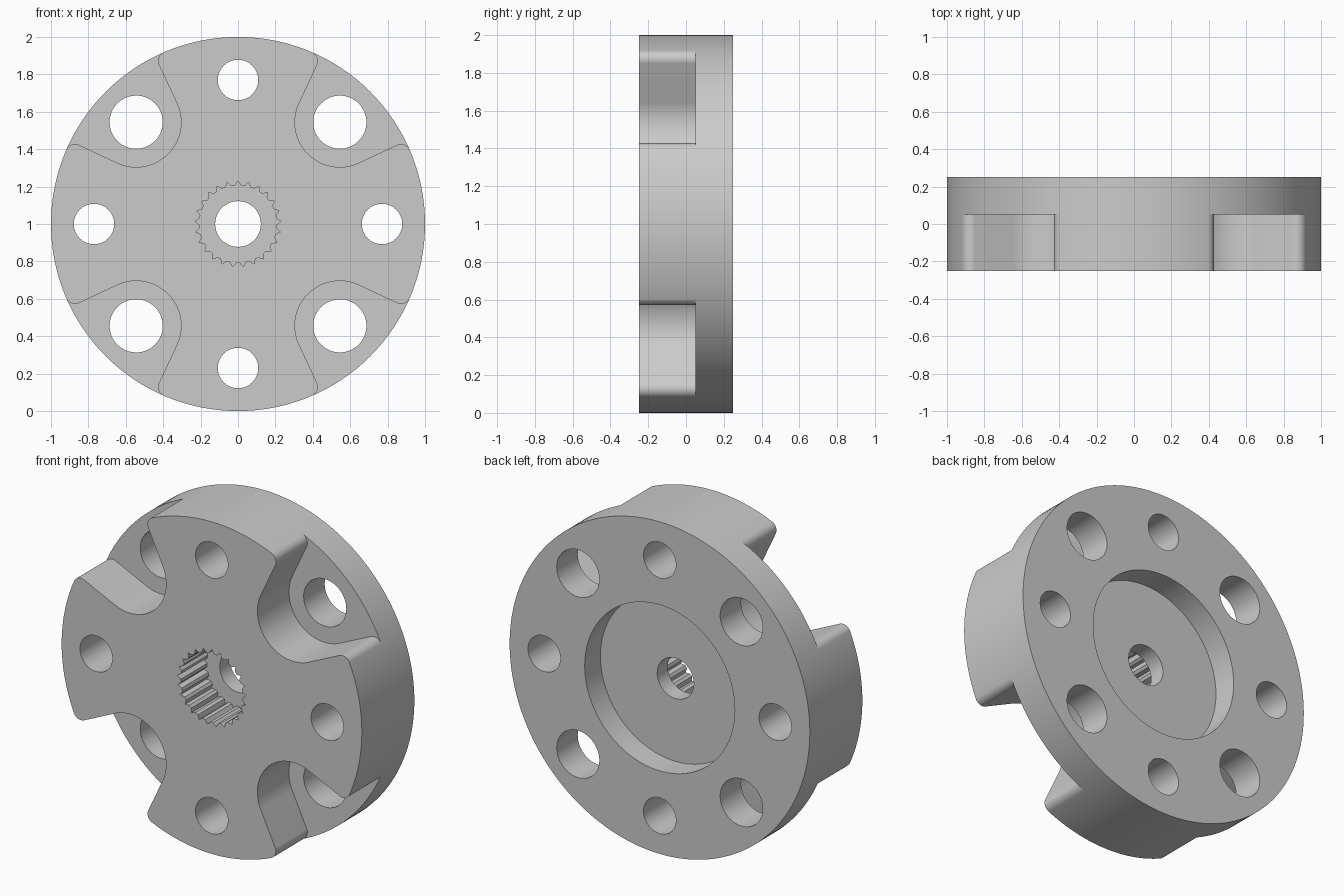
import bpy, bmesh
from math import radians, sin, cos, pi

cube = bpy.data.objects.get("Cube")
if cube:
    bpy.data.objects.remove(cube, do_unlink=True)

FRONT, BACK = -0.25, 0.25
BOLT_R = 0.77          # radius of the bolt circle


def polar(r, deg, cx=0.0, cz=0.0):
    return (cx + r * cos(radians(deg)), cz + r * sin(radians(deg)))


def arc(c, r, a0, a1, n):
    return [polar(r, a0 + (a1 - a0) * i / n, *c) for i in range(n + 1)]


def circle(c, r, n):
    return arc(c, r, 0, 360, n)[:-1]


def turned(points, deg):
    s, c = sin(radians(deg)), cos(radians(deg))
    return [(x * c - z * s, x * s + z * c) for x, z in points]


def prisms(name, outlines, y0, y1):
    """Extrude closed x/z outlines along y into one object."""
    bm = bmesh.new()
    for outline in outlines:
        a = [bm.verts.new((x, y0, z + 1)) for x, z in outline]
        b = [bm.verts.new((x, y1, z + 1)) for x, z in outline]
        bm.faces.new(a)
        bm.faces.new(b[::-1])
        for i in range(len(a)):
            j = (i + 1) % len(a)
            bm.faces.new((a[j], a[i], b[i], b[j]))
    bmesh.ops.recalc_face_normals(bm, faces=bm.faces)
    mesh = bpy.data.meshes.new(name)
    bm.to_mesh(mesh)
    bm.free()
    ob = bpy.data.objects.new(name, mesh)
    bpy.context.collection.objects.link(ob)
    return ob


# Grey metal
metal = bpy.data.materials.new("grey_metal")
metal.use_nodes = True
grey = (0.6, 0.6, 0.6, 1)
metal.diffuse_color = grey
metal.node_tree.nodes["Principled BSDF"].inputs["Base Color"].default_value = grey

# Hub disc
hub = prisms("hub_disc", [circle((0, 0), 1.0, 192)], FRONT, BACK)
hub.data.materials.append(metal)

# Flared pocket outline: rounded lip, straight flank, round inner end
lip = polar(0.95, 21.58)
half = [polar(1.15, 21.58)] + arc(lip, 0.05, 21.58, -70, 14)
half += arc((BOLT_R, 0), 0.24, 110, 180, 24)
pocket = half + [(x, -z) for x, z in half[-2::-1]]
pockets = [turned(pocket, a) for a in (45, 135, 225, 315)]

# Bolt holes, large in the pockets and small in the arms, and the central bore
holes = [circle((0, 0), 0.122, 64)]
for i in range(8):
    holes.append(circle(polar(BOLT_R, 45 * i), 0.142 if i % 2 else 0.108, 64))

# Toothed socket outline
TEETH = 25
spline = []
for i in range(TEETH):
    for shift, r in ((-0.32, 0.207), (0, 0.23), (0.32, 0.207)):
        spline.append(polar(r, 90 + 360 * (i + shift) / TEETH))

cutters = [
    prisms("pocket_cutter", pockets, FRONT - 0.1, 0.05),
    prisms("back_recess_cutter", [circle((0, 0), 0.5, 128)], 0.10, BACK + 0.1),
    prisms("spline_cutter", [spline], FRONT - 0.1, 0.0),
    prisms("hole_cutter", holes, FRONT - 0.2, BACK + 0.2),
]

# Cut the hub, then drop the cutters
bpy.ops.object.select_all(action='DESELECT')
bpy.context.view_layer.objects.active = hub
hub.select_set(True)
for cutter in cutters:
    cutter.hide_render = True
    mod = hub.modifiers.new(cutter.name, 'BOOLEAN')
    mod.operation = 'DIFFERENCE'
    mod.solver = 'EXACT'
    mod.object = cutter
    bpy.ops.object.modifier_apply(modifier=mod.name)
    bpy.data.objects.remove(cutter, do_unlink=True)

bpy.ops.object.shade_smooth_by_angle(angle=pi / 6)
